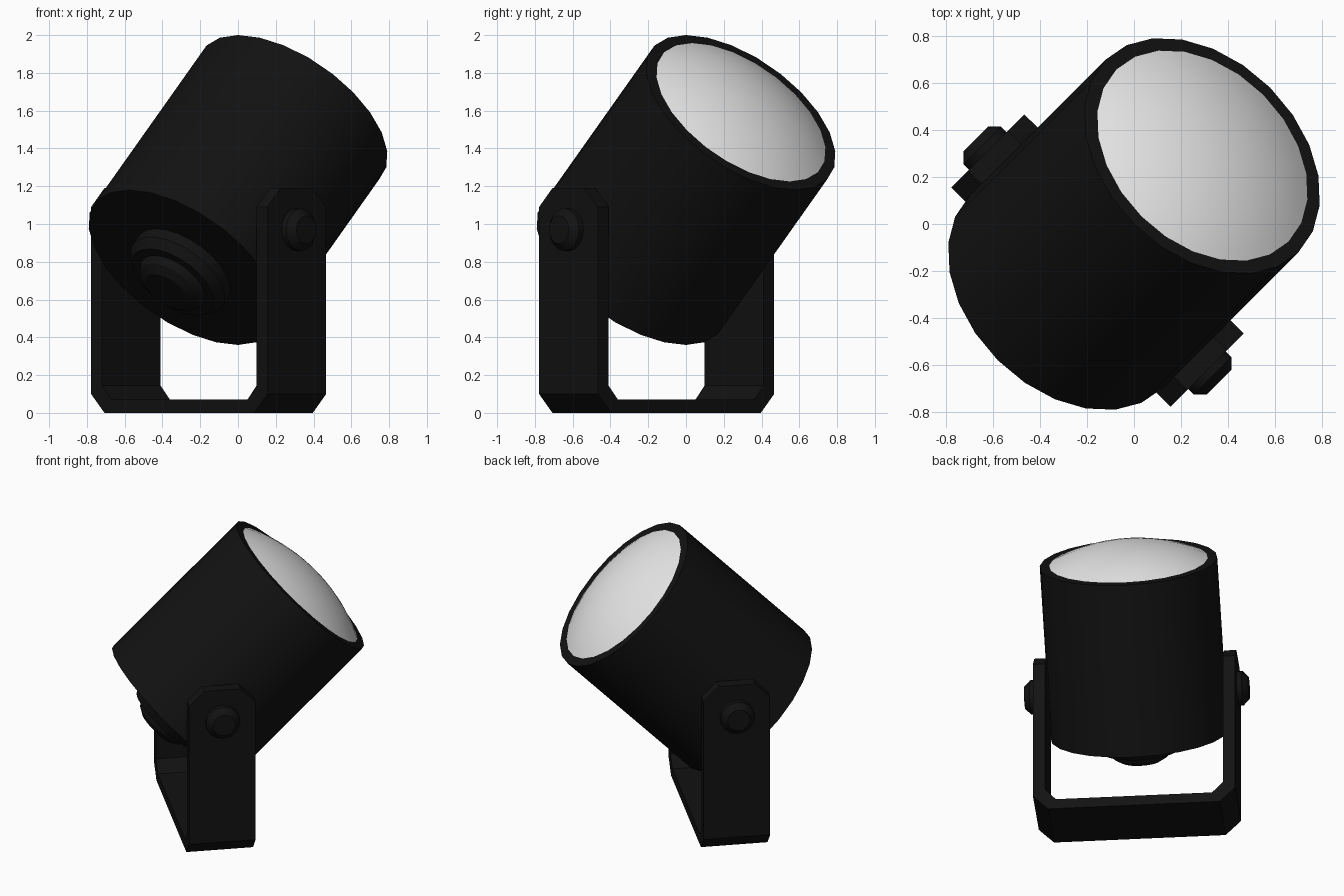
import bpy, bmesh
from math import sin, cos, asin, pi, sqrt
from mathutils import Matrix, Vector

old = bpy.data.objects.get("Cube")
if old:
    bpy.data.objects.remove(old, do_unlink=True)


def material(name, value):
    m = bpy.data.materials.new(name)
    m.use_nodes = True
    color = (value, value, value, 1)
    m.diffuse_color = color
    m.node_tree.nodes["Principled BSDF"].inputs["Base Color"].default_value = color
    return m


black = material("matte black", 0.006)
white = material("lens white", 0.8)

# Directions: the lamp heads along FORWARD and up, the yoke spans SIDE
FORWARD = Vector((1, 1, 0)).normalized()
SIDE = Vector((1, -1, 0)).normalized()
UP = Vector((0, 0, 1))
AIM = (FORWARD + UP).normalized()
CENTER = Vector((0, 0, 1.18))
RADIUS, HALF = 0.58, 0.58


def frame(origin, y_axis, z_axis):
    x_axis = y_axis.cross(z_axis)
    m = Matrix((x_axis, y_axis, z_axis)).transposed().to_4x4()
    m.translation = origin
    return m


def finish(name, bm, mat, matrix, angle=0.5):
    bmesh.ops.recalc_face_normals(bm, faces=bm.faces)
    mesh = bpy.data.meshes.new(name)
    bm.to_mesh(mesh)
    bm.free()
    mesh.materials.append(mat)
    obj = bpy.data.objects.new(name, mesh)
    bpy.context.collection.objects.link(obj)
    obj.matrix_world = matrix
    bpy.ops.object.select_all(action="DESELECT")
    obj.select_set(True)
    bpy.context.view_layer.objects.active = obj
    bpy.ops.object.shade_smooth_by_angle(angle=angle)
    return obj


def lathe(name, profile, mat, matrix, sides=24):
    """Turn (radius, height) points around local z; a zero radius closes the end."""
    bm = bmesh.new()
    rings = []
    for r, h in profile:
        if r == 0:
            rings.append([bm.verts.new((0, 0, h))] * sides)
        else:
            rings.append([bm.verts.new((r * cos(2 * pi * i / sides),
                                        r * sin(2 * pi * i / sides), h))
                          for i in range(sides)])
    for a, b in zip(rings, rings[1:]):
        for i in range(sides):
            j = (i + 1) % sides
            corners = list(dict.fromkeys((a[i], a[j], b[j], b[i])))
            bm.faces.new(corners)
    return finish(name, bm, mat, matrix)


# Lamp housing
head = frame(CENTER, SIDE, AIM)
lathe("lamp_housing", [(0, -HALF), (RADIUS, -HALF), (RADIUS, HALF), (0, HALF)],
      black, head)

# Domed lens: spherical cap resting on the front rim
lens_r, lens_h, steps = 0.518, 0.12, 10
ball = (lens_r ** 2 + lens_h ** 2) / (2 * lens_h)
edge = asin(lens_r / ball)
cap = [(ball * sin(edge * (1 - i / steps)),
        HALF + 0.002 + lens_h - ball + ball * cos(edge * (1 - i / steps)))
       for i in range(steps)]
cap.append((0, HALF + 0.002 + lens_h))
lathe("lens", cap, white, head)

# Stepped rear cap
rear = frame(CENTER - AIM * HALF, SIDE, -AIM)
lathe("rear_cap", [(0.29, 0), (0.29, 0.06), (0.25, 0.11), (0.2, 0.11),
                   (0.18, 0.15), (0.13, 0.18), (0, 0.18)], black, rear)

# Yoke: U profile across SIDE, extruded along FORWARD, top corners clipped
outer, inner, top = 0.66, 0.58, 1.19
half_profile = [(outer - 0.1, 0), (outer, 0.1), (outer, top),
                (inner, top), (inner, 0.145), (inner - 0.07, 0.07)]
outline = half_profile + [(-s, z) for s, z in reversed(half_profile)]
bm = bmesh.new()
base = bm.faces.new([bm.verts.new(SIDE * s + UP * z - FORWARD * 0.44)
                     for s, z in outline])
extruded = bmesh.ops.extrude_face_region(bm, geom=[base], use_keep_orig=True)
bmesh.ops.translate(bm, vec=FORWARD * 0.44,
                    verts=[v for v in extruded["geom"]
                           if isinstance(v, bmesh.types.BMVert)])
clip = [e for e in bm.edges
        if all(v.co.z > top - 0.01 for v in e.verts)
        and abs((e.verts[0].co - e.verts[1].co).dot(FORWARD)) < 0.01]
bmesh.ops.bevel(bm, geom=clip, offset=0.1, segments=1, affect="EDGES")
finish("yoke", bm, black, Matrix.Identity(4))

# Pivot bolts on both arms
for label, sign in (("left", 1), ("right", -1)):
    spot = SIDE * sign * (outer - 0.02) - FORWARD * 0.22 + UP * 0.97
    lathe("pivot_bolt_" + label,
          [(0, 0), (0.113, 0), (0.113, 0.053), (0.074, 0.092), (0, 0.092)],
          black, frame(spot, UP, SIDE * sign), sides=16)
